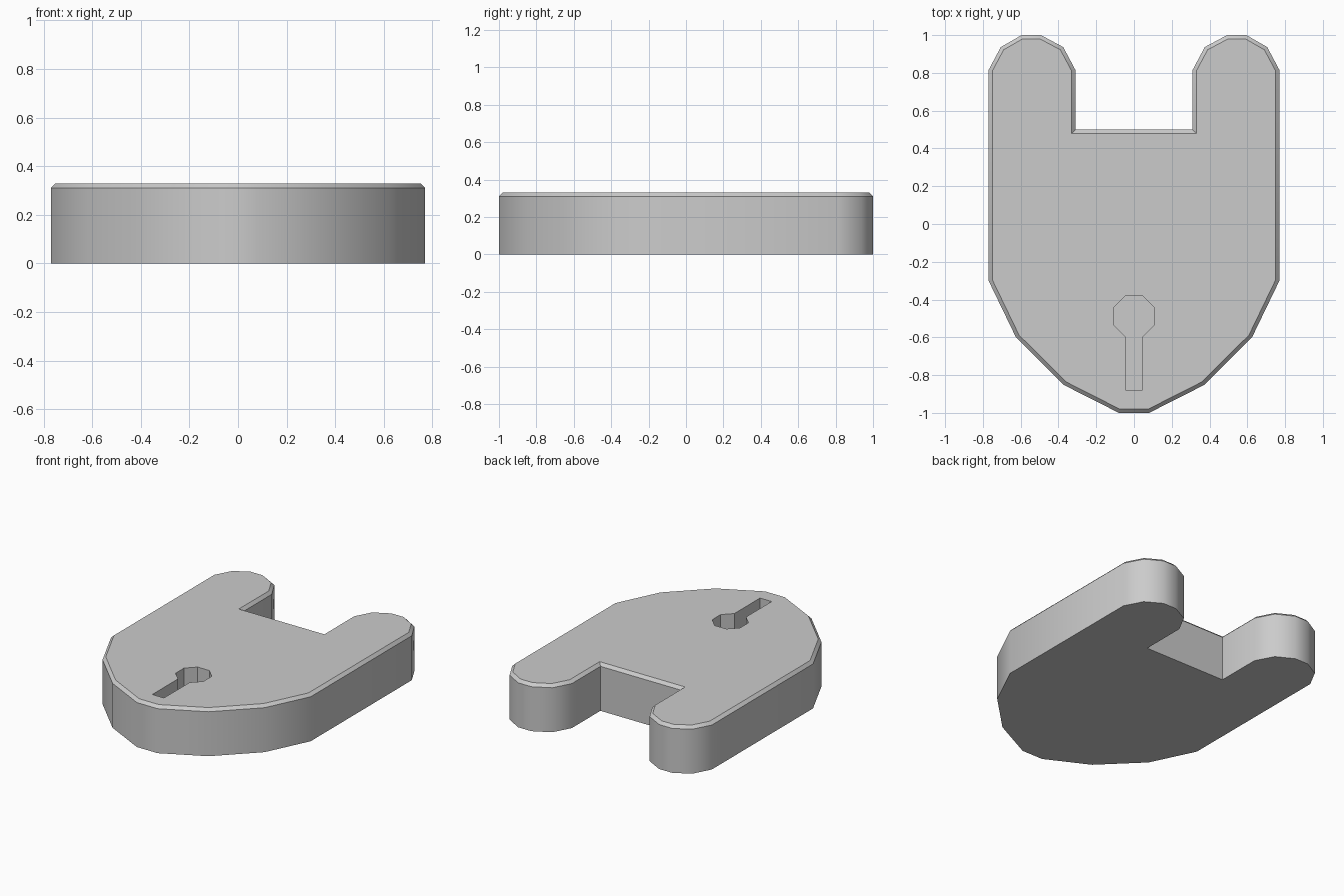
import bpy, bmesh, math

if "Cube" in bpy.data.objects:
    bpy.data.objects.remove(bpy.data.objects["Cube"])

HEIGHT, CHAMFER, HOLE_DEPTH = 0.33, 0.02, 0.16


def mirrored(half):
    """Close a right-hand profile (listed bottom to top) with its mirror image."""
    return half + [(-x, y) for x, y in reversed(half)]


def slab(name, outline, z0, z1, chamfer=0.0):
    """Extrude an outline from z0 to z1, with an optional chamfer round the top."""
    bm = bmesh.new()
    base = bm.faces.new([bm.verts.new((x, y, z0)) for x, y in outline])
    ext = bmesh.ops.extrude_face_region(bm, geom=[base])["geom"]
    top = [g for g in ext if isinstance(g, bmesh.types.BMFace)]
    verts = [g for g in ext if isinstance(g, bmesh.types.BMVert)]
    bmesh.ops.translate(bm, verts=verts, vec=(0, 0, z1 - z0 - chamfer))
    bmesh.ops.recalc_face_normals(bm, faces=bm.faces)
    if chamfer:
        bmesh.ops.inset_region(bm, faces=top, thickness=chamfer, depth=chamfer,
                               use_even_offset=True, use_boundary=True)
    mesh = bpy.data.meshes.new(name)
    bm.to_mesh(mesh)
    bm.free()
    obj = bpy.data.objects.new(name, mesh)
    bpy.context.collection.objects.link(obj)
    return obj


# Body: tapered chin, straight sides, two rounded prongs around a square notch
body = slab("lock_body", mirrored([
    (0.08, -1.0), (0.37, -0.853), (0.625, -0.6), (0.77, -0.3),
    (0.77, 0.815), (0.705, 0.937), (0.595, 1.0), (0.493, 1.0),
    (0.375, 0.937), (0.31, 0.815), (0.31, 0.5)]), 0, HEIGHT, CHAMFER)

# Keyhole: octagonal head with a straight slot, sunk into the top
cutter = slab("keyhole_cutter", mirrored([
    (0.045, -0.88), (0.045, -0.597), (0.107, -0.535),
    (0.107, -0.442), (0.045, -0.38)]), HEIGHT - HOLE_DEPTH, HEIGHT + 0.1)
cutter.hide_render = True

cut = body.modifiers.new("keyhole", 'BOOLEAN')
cut.operation = 'DIFFERENCE'
cut.solver = 'EXACT'
cut.object = cutter
bpy.context.view_layer.objects.active = body
body.select_set(True)
bpy.ops.object.modifier_apply(modifier=cut.name)
bpy.data.objects.remove(cutter)

# Soft shading round the curves, crisp chamfer and corners
bpy.ops.object.shade_smooth_by_angle(angle=math.radians(35))
